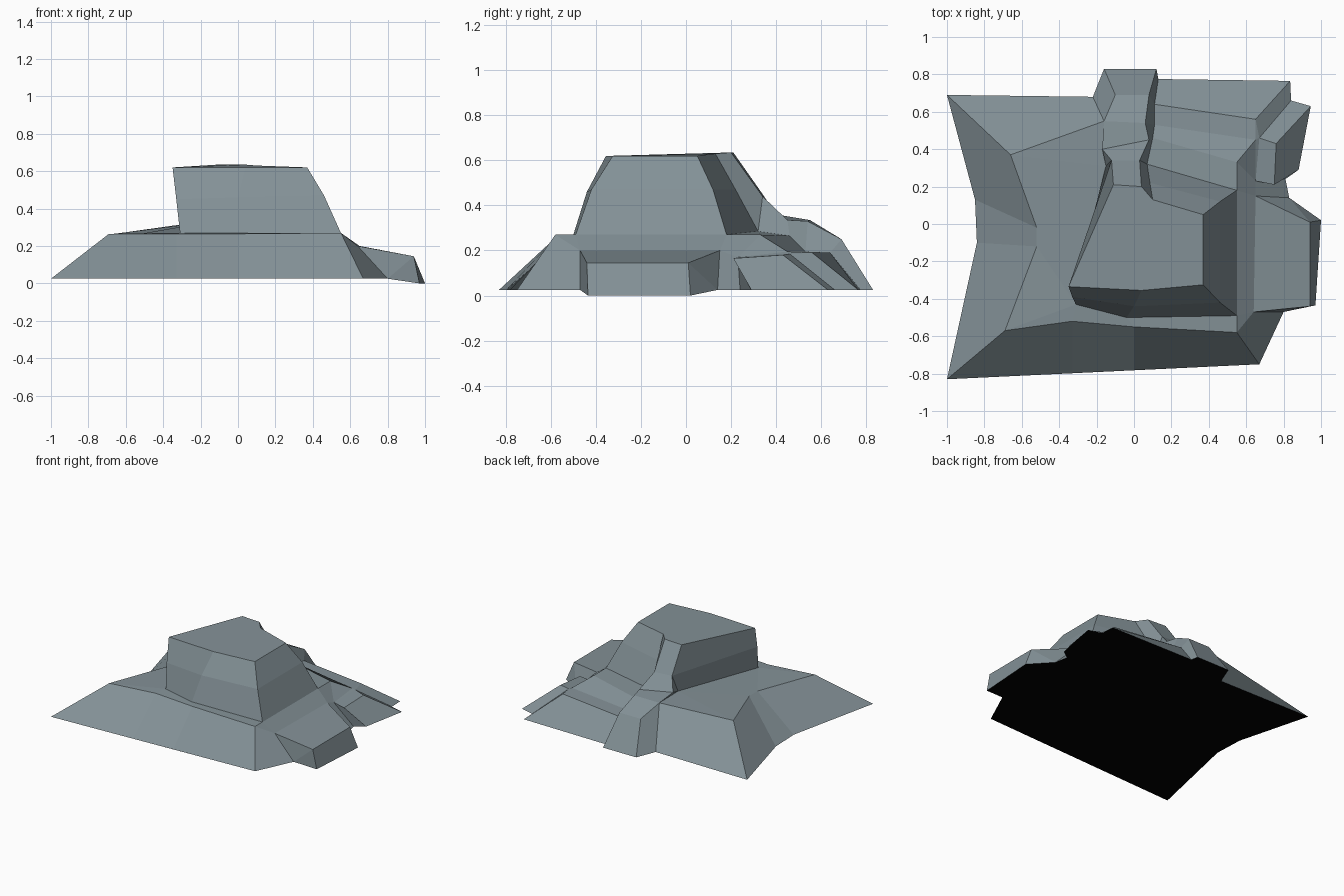
import bpy, bmesh

if "Cube" in bpy.data.objects:
    bpy.data.objects.remove(bpy.data.objects["Cube"])

F = 0.025  # height of the ground edge


def material(name, colour):
    m = bpy.data.materials.new(name)
    m.diffuse_color = (*colour, 1)
    m.use_nodes = True
    m.node_tree.nodes["Principled BSDF"].inputs["Base Color"].default_value = m.diffuse_color
    return m


rock = material("slate grey rock", (0.23, 0.285, 0.31))
black = material("black underside", (0.0, 0.0, 0.0))


def sheet(name, rows, cap=None, mat=rock, up=1):
    """Skin neighbouring rows of points with faces; repeated points give triangles."""
    bm = bmesh.new()
    known = {}

    def vert(p):
        if p not in known:
            known[p] = bm.verts.new(p)
        return known[p]

    def face(points):
        vs = list(dict.fromkeys(vert(p) for p in points))
        if len(vs) > 2 and not bm.faces.get(vs):
            bm.faces.new(vs)

    for a, b in zip(rows, rows[1:]):
        for i in range(len(a) - 1):
            face((a[i], a[i + 1], b[i + 1], b[i]))
    if cap:
        face(cap)
    bmesh.ops.recalc_face_normals(bm, faces=bm.faces)
    if up * sum(f.normal.z * f.calc_area() for f in bm.faces) < 0:
        bmesh.ops.reverse_faces(bm, faces=bm.faces)
    mesh = bpy.data.meshes.new(name)
    bm.to_mesh(mesh)
    bm.free()
    mesh.materials.append(mat)
    bpy.context.collection.objects.link(bpy.data.objects.new(name, mesh))


# Corners shared by several parts
FR = (.55, -.49, .27)      # block foot, front right
FL = (-.31, -.43, .27)     # block foot, front left
FM = (-.04, -.5, .27)      # block foot, front middle
BR = (.55, .18, .27)       # block foot, back right
BL = (-.15, .31, .33)      # block foot, back left
ML = (-.12, .34, .45)      # half way up, back left
MR = (.46, .12, .47)       # half way up, back right
TL, TM = (-.11, .21, .635), (.04, .2, .635)   # top, where the ridge arrives
TB, TR = (.1, .13, .63), (.37, .05, .62)      # top, back right
SF, SB = (.64, -.47, .2), (.65, .15, .2)      # shoulder foot front / back
LA, LB = (.65, .23, .17), (.67, .46, .185)    # ledge inner corners
TF = (.55, .33, .27)       # upper terrace corner
TC = (.65, .45, .195)      # lower terrace corner
TE = (.65, .56, .19)       # terrace lower edge
RL = (-.16, .55, .335)     # ridge left knee

# Ground edge corners, shared by the skirt and the underside
G1, G2, G3 = (.8, -.47, F), (.67, -.75, F), (-1, -.83, F)
G4, G5, G6 = (-.84, -.1, F), (-.85, .13, F), (-1, .69, F)
G7, G8, G9 = (-.22, .68, F), (-.16, .83, F), (.12, .83, F)
G10, G11, G12 = (.13, .775, F), (.835, .765, F), (.84, .66, F)
G13, G14, G15 = (.945, .63, F), (.88, .29, F), (.81, .24, F)
G16, G17, G18 = (.83, .14, F), (1, .02, 0), (.97, -.435, 0)

# Low mound: ground edge, shoulder, foot of the block
sheet("mound", [
    [G1, SF, FR],
    [G2, (.55, -.58, .27), FR],
    [(0, -.782, F), (0, -.55, .265), FM],
    [(-.33, -.798, F), (-.33, -.52, .265), FL],
    [G3, (-.69, -.57, .265), FL],
    [G4, (-.52, -.12, .265), FL],
    [G5, (-.52, -.02, .265), BL],
    [G6, (-.66, .37, .265), BL],
    [G7, RL, BL],
])

# Tall central block with flat top
top = [TL, (-.35, -.335, .62), (.04, -.355, .62), (.37, -.325, .62), TR]
sheet("central_block", [
    [BL, FL, FM, FR, BR],
    [ML, (-.33, -.39, .45), (0, -.44, .46), (.46, -.42, .47), MR],
    top,
], cap=top + [TB, TM])

# Narrow sloping shoulder on the right of the block
sheet("right_shoulder", [[FR, SF], [BR, SB], [TF, LA], [TC, LA]])

# Terraces stepping down the back right
sheet("back_terraces", [
    [TB, TR],
    [(.085, .22, .47), MR],
    [(.07, .32, .285), BR],
    [(.1, .46, .265), TF],
    [(.11, .53, .195), TC],
    [(.11, .64, .19), TE],
    [G10, G11],
])
sheet("terrace_end", [[TC, TC], [TE, LB], [G11, G12]])

# Small ledge beside the terraces
sheet("side_ledge", [
    [SB, SB, G16],
    [LA, LA, G15],
    [LA, (.75, .21, .165), G14],
    [LB, (.76, .43, .18), G13],
    [LB, LB, G12],
])
sheet("ledge_back", [[LA, LB], [TC, TC]])

# Flat tongue of rock jutting out to the right
sheet("right_tongue", [
    [SF, G1, G18],
    [SF, (.94, -.44, .145), G18],
    [SB, (.94, .01, .145), G17],
    [SB, G16, G17],
])

# Ridge running from the block top down the back
P = (-.17, .4, .36)
sheet("back_ridge", [
    [G7, G8, G9, G10],
    [RL, (-.1, .69, .25), (.08, .69, .25), (.11, .64, .19)],
    [RL, RL, (.06, .54, .33), (.11, .53, .195)],
    [BL, P, (.08, .45, .335), (.1, .46, .265)],
    [ML, ML, (.03, .34, .44), (.07, .32, .285)],
    [TL, TL, TM, TB],
])

# Flat black underside, dipping slightly below the tongue
sheet("underside", [[G1, G18], [G16, G17]],
      cap=[G1, G2, G3, G4, G5, G6, G7, G8, G9, G10,
           G11, G12, G13, G14, G15, G16], mat=black, up=-1)
